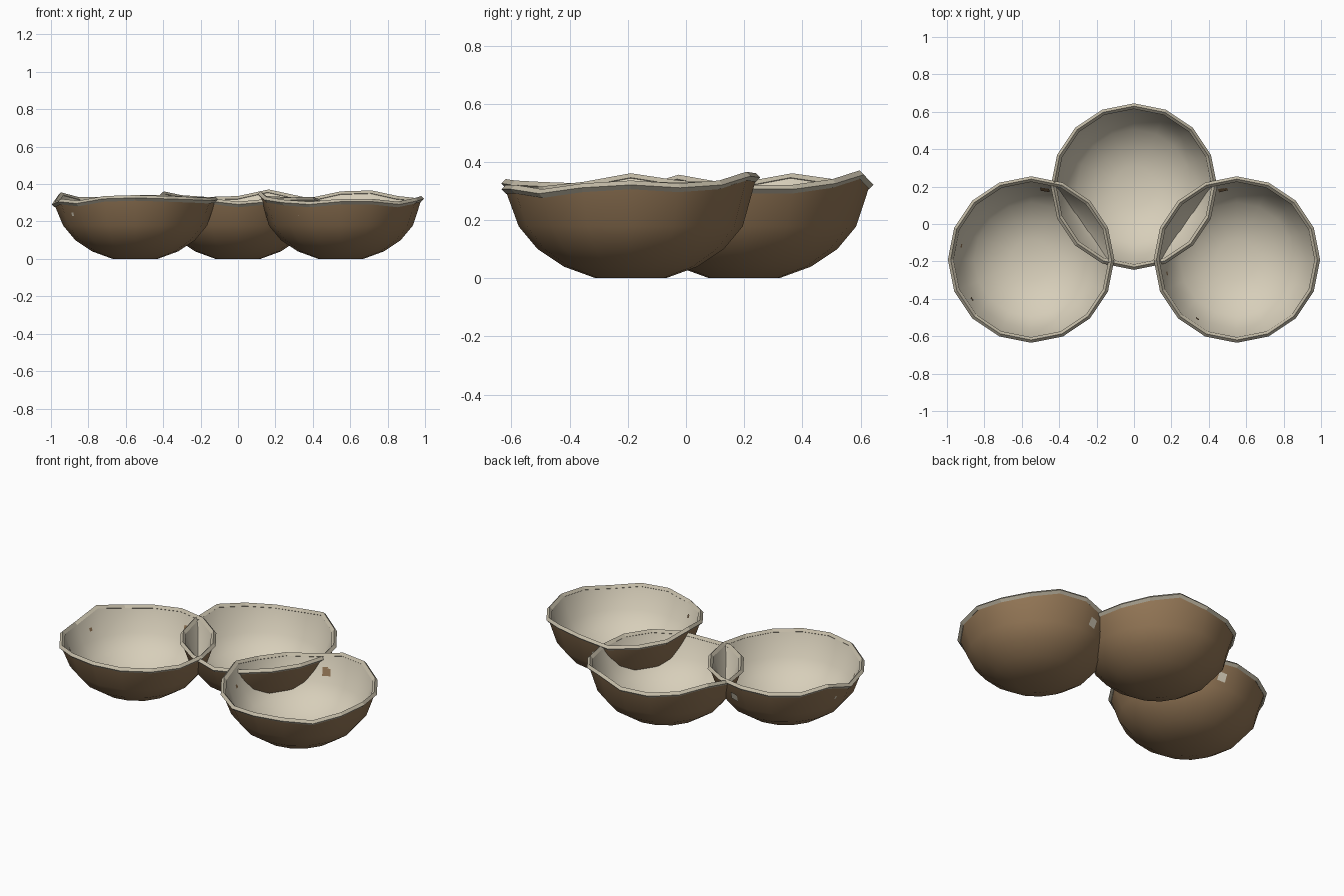
import bpy, bmesh, math
from mathutils import Vector

if "Cube" in bpy.data.objects:
    bpy.data.objects.remove(bpy.data.objects["Cube"])

N = 16


def material(name, col):
    m = bpy.data.materials.new(name)
    m.diffuse_color = (*col, 1)
    m.use_nodes = True
    m.node_tree.nodes["Principled BSDF"].inputs["Base Color"].default_value = m.diffuse_color
    return m


BROWN = material("shell brown", (0.30, 0.187, 0.095))
CREAM = material("inner cream", (0.68, 0.62, 0.49))
RIM = material("rim beige", (0.54, 0.49, 0.38))

# radius, height of shell rings below the wavy rim
OUTER = [(0.12, 0.0), (0.23, 0.04), (0.32, 0.10), (0.385, 0.178)]
INNER = [(0.11, 0.016), (0.217, 0.054), (0.305, 0.111), (0.37, 0.184)]


def make_object(name, bm, mat, loc, smooth):
    me = bpy.data.meshes.new(name)
    bm.to_mesh(me)
    bm.free()
    me.materials.append(mat)
    for p in me.polygons:
        p.use_smooth = smooth
    ob = bpy.data.objects.new(name, me)
    ob.location = loc
    bpy.context.collection.objects.link(ob)
    return ob


def ring(bm, r, heights):
    return [bm.verts.new((r * math.cos(2 * math.pi * i / N),
                          r * math.sin(2 * math.pi * i / N), heights[i])) for i in range(N)]


def bridge(bm, a, b, flip=False):
    for i in range(N):
        j = (i + 1) % N
        f = [a[i], a[j], b[j], b[i]]
        bm.faces.new(f[::-1] if flip else f)


def shell(name, profile, rim_r, heights, mat, loc, inside):
    bm = bmesh.new()
    rings = [ring(bm, r, [z] * N) for r, z in profile]
    rings.append(ring(bm, rim_r, heights))
    bm.faces.new(rings[0] if inside else rings[0][::-1])
    for a, b in zip(rings, rings[1:]):
        bridge(bm, a, b, inside)
    make_object(name, bm, mat, loc, True)


def rim(name, heights, loc):
    # four-sided diamond bead following the wavy edge
    bm = bmesh.new()
    s = 0.015
    rs = [ring(bm, 0.43 + dr, [h + dz for h in heights])
          for dr, dz in ((s, 0), (0, s), (-s, 0), (0, -s))]
    for k in range(4):
        bridge(bm, rs[k], rs[(k + 1) % 4])
    make_object(name, bm, RIM, loc, False)


def fleck(name, angle, size, loc):
    # small worn spots on both faces of the wall
    rad = Vector((math.cos(angle), math.sin(angle), 0))
    tan = Vector((-math.sin(angle), math.cos(angle), 0))
    up = (rad * 0.045 + Vector((0, 0, 0.13))).normalized()
    nor = tan.cross(up)
    for side, off, mat in (("outer", 0.003, CREAM), ("inner", -0.020, BROWN)):
        bm = bmesh.new()
        c = rad * 0.399 + Vector((0, 0, 0.24)) + nor * off
        vs = [bm.verts.new(c + tan * size * a + up * size * b)
              for a, b in ((-1, -0.8), (0.8, -1), (1, 0.8), (-0.7, 1))]
        bm.faces.new(vs if side == "outer" else vs[::-1])
        make_object(name + "_" + side, bm, mat, loc, False)


# name, centre, rim top heights (x 0.01) counter-clockwise from +x, fleck angles
BOWLS = [
    ("back_bowl", (0, 0.2, 0),
     [32, 32, 34, 37, 33.5, 33, 34, 36, 33, 32, 33, 32.5, 30.5, 32, 33, 33], []),
    ("left_bowl", (-0.55, -0.19, 0),
     [33, 33, 33, 34, 34, 33, 33, 35.5, 30.5, 32, 31, 33.5, 34, 33.5, 33, 32.5],
     [78.75, 168.75, 213.75]),
    ("right_bowl", (0.55, -0.19, 0),
     [33.5, 32.5, 33.5, 36.5, 36, 32.5, 33, 33.5, 36, 33, 31.5, 30.5, 32, 32, 30.5, 32.5],
     [101.25, 191.25, 236.25]),
]

for name, loc, tops, flecks in BOWLS:
    h = [t * 0.01 - 0.014 for t in tops]
    shell(name + "_outer_shell", OUTER, 0.432, h, BROWN, loc, False)
    shell(name + "_inner_lining", INNER, 0.418, h, CREAM, loc, True)
    rim(name + "_rim", h, loc)
    for k, a in enumerate(flecks):
        fleck(f"{name}_fleck_{k}", math.radians(a), 0.028 if k == 0 else 0.011, loc)
